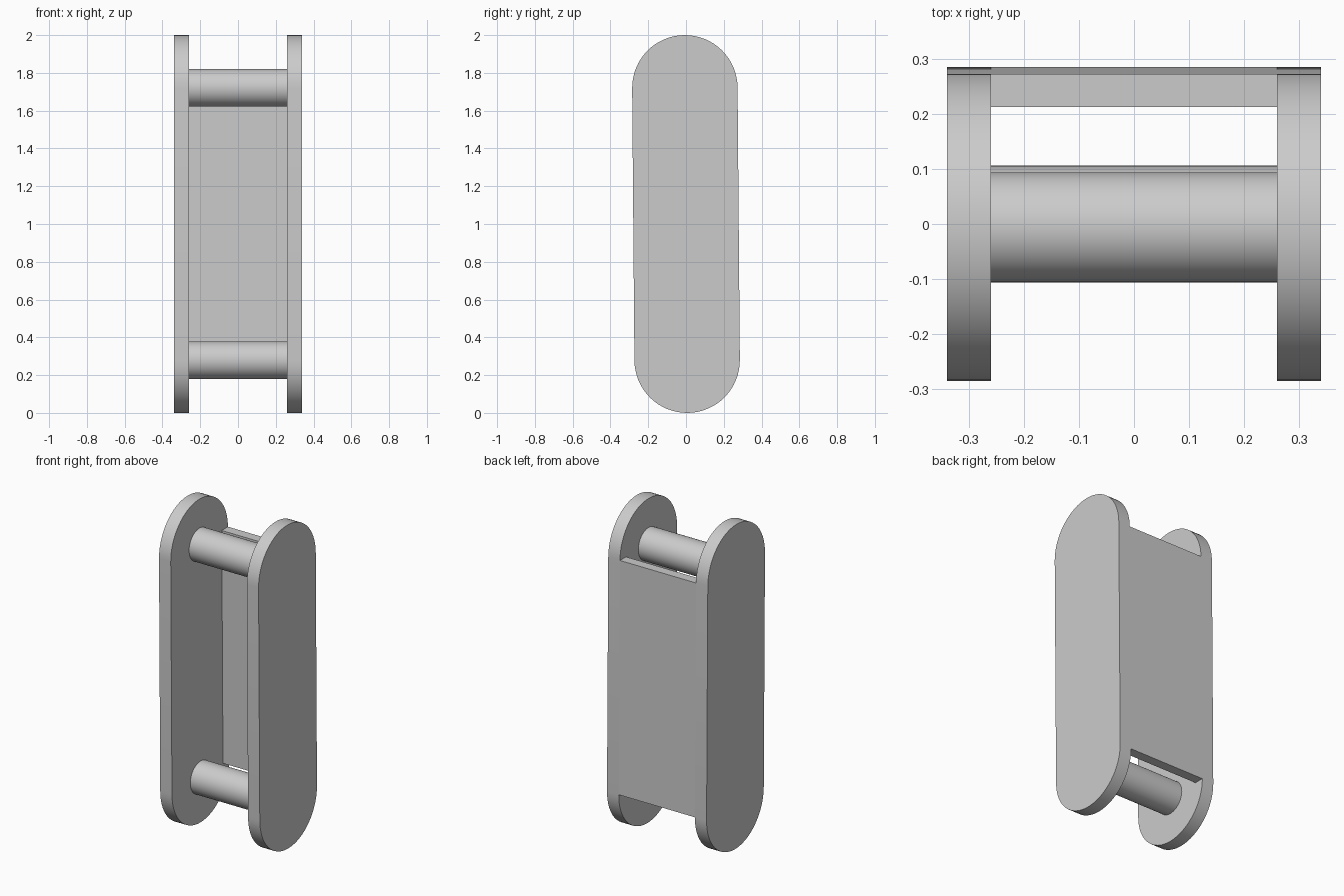
import bpy, math

if "Cube" in bpy.data.objects:
    bpy.data.objects.remove(bpy.data.objects["Cube"])

RADIUS = 0.279          # rounded plate ends
HALF = 1 - RADIUS       # plate centre to end centre
INNER, OUTER = 0.26, 0.34
LEAN = math.atan(0.006 / HALF)

grey = bpy.data.materials.new("light_grey")
grey.use_nodes = True
grey.diffuse_color = (0.6, 0.6, 0.6, 1)
grey.node_tree.nodes["Principled BSDF"].inputs["Base Color"].default_value = (0.6, 0.6, 0.6, 1)


def extrude_x(name, outline, x0, x1):
    """Solid made by sweeping a (y, z) outline from x0 to x1, leaned as a whole."""
    n = len(outline)
    verts = [(x, y, z) for x in (x0, x1) for y, z in outline]
    faces = [tuple(reversed(range(n))), tuple(range(n, 2 * n))]
    faces += [(i, (i + 1) % n, n + (i + 1) % n, n + i) for i in range(n)]
    mesh = bpy.data.meshes.new(name)
    mesh.from_pydata(verts, [], faces)
    mesh.materials.append(grey)
    obj = bpy.data.objects.new(name, mesh)
    bpy.context.collection.objects.link(obj)
    obj.location.z = 1
    obj.rotation_euler.x = LEAN
    bpy.ops.object.select_all(action='DESELECT')
    obj.select_set(True)
    bpy.context.view_layer.objects.active = obj
    bpy.ops.object.shade_smooth_by_angle(angle=math.radians(30))
    return obj


def arc(radius, z, start, sweep, steps):
    return [(radius * math.cos(start + sweep * i / steps),
             z + radius * math.sin(start + sweep * i / steps)) for i in range(steps + 1)]


# Side plates with rounded ends
stadium = arc(RADIUS, HALF, 0, math.pi, 32) + arc(RADIUS, -HALF, math.pi, math.pi, 32)
extrude_x("left_side_plate", stadium, INNER, OUTER)
extrude_x("right_side_plate", stadium, -OUTER, -INNER)

# Round cross bars at the end centres
for name, z in (("upper_bar", HALF), ("lower_bar", -HALF)):
    extrude_x(name, arc(0.1, z, 0, math.tau, 48)[:-1], -INNER, INNER)

# Back panel flush with the straight rear edges
y0, y1 = RADIUS - 0.06, RADIUS
extrude_x("back_panel", [(y0, -HALF), (y1, -HALF), (y1, HALF), (y0, HALF)], -INNER, INNER)
